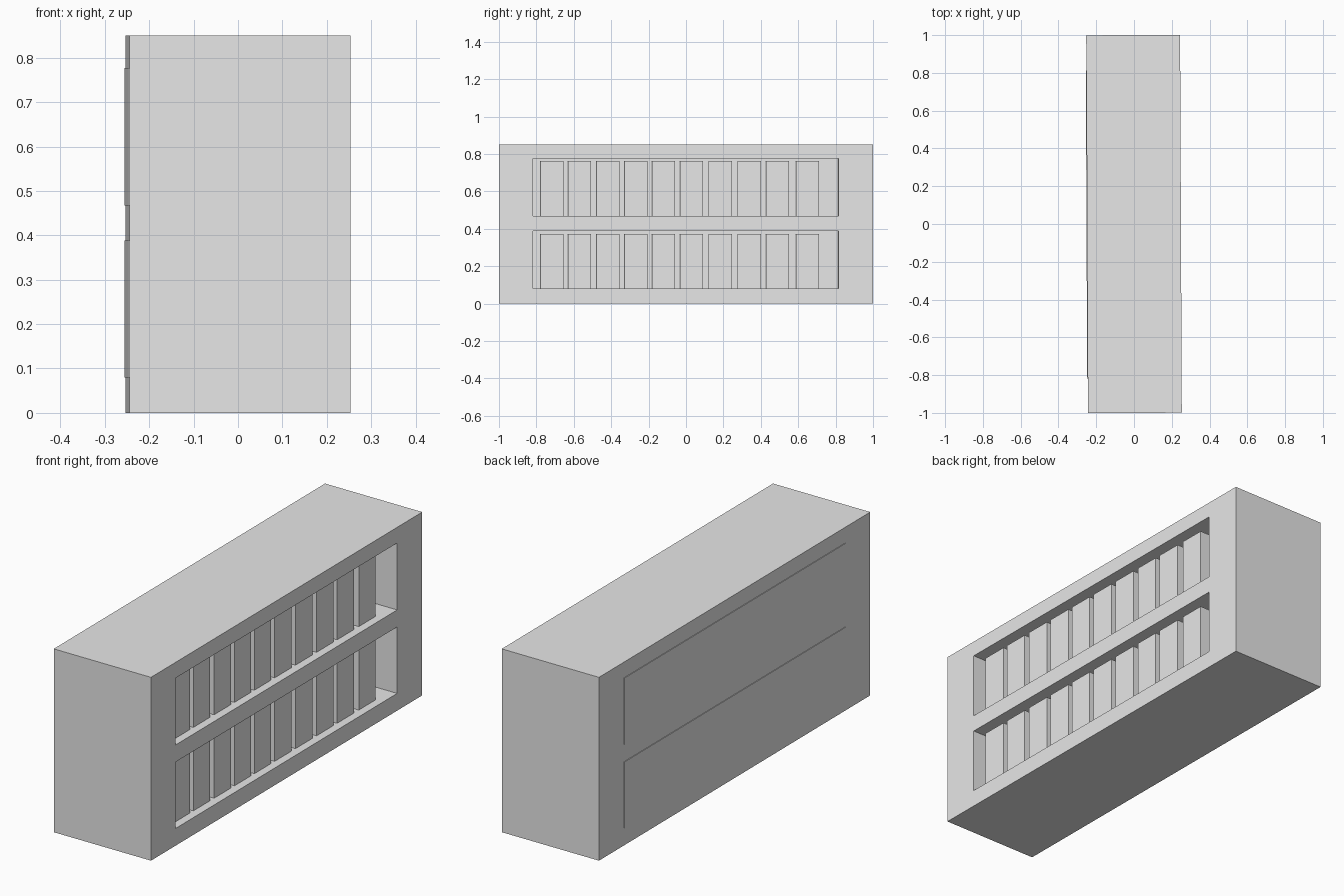
import bpy
import bmesh
from mathutils import Matrix, Vector

cube = bpy.data.objects.get("Cube")
if cube:
    bpy.data.objects.remove(cube, do_unlink=True)

# One plain grey for every part
grey = bpy.data.materials.new("plain_grey")
grey.use_nodes = True
grey.diffuse_color = (0.8, 0.8, 0.8, 1)
grey.node_tree.nodes["Principled BSDF"].inputs["Base Color"].default_value = (0.8, 0.8, 0.8, 1)

TURN = 0.0045            # the whole cabinet stands very slightly turned
HALF_X, HEIGHT = 0.2485, 0.85
SHELVES = {"lower": (0.08, 0.388), "upper": (0.467, 0.777)}
OPEN_Y = (-0.818, 0.815)
BOOK_STARTS = (-0.78, -0.633, -0.48, -0.33, -0.183, -0.033, 0.12, 0.275, 0.427, 0.587)
BOOK_WIDTH = 0.124


def block(name, xs, ys, zs):
    """Axis-aligned box between the given limits, turned with the cabinet."""
    lo, hi = (Vector(c) for c in zip(xs, ys, zs))
    bm = bmesh.new()
    bmesh.ops.create_cube(bm, size=1, matrix=Matrix.Translation((lo + hi) / 2)
                          @ Matrix.Diagonal((*(hi - lo), 1)))
    mesh = bpy.data.meshes.new(name)
    bm.to_mesh(mesh)
    bm.free()
    mesh.materials.append(grey)
    obj = bpy.data.objects.new(name, mesh)
    obj.rotation_euler.z = TURN
    bpy.context.collection.objects.link(obj)
    return obj


# Cabinet body
body = block("cabinet_body", (-HALF_X, HALF_X), (-1, 1), (0, HEIGHT))

for row, (bottom, top) in SHELVES.items():
    # Shelf opening cut into the body
    cutter = block(row + "_opening_cutter", (-HALF_X + 0.02, HALF_X + 0.1), OPEN_Y, (bottom, top))
    cutter.hide_render = True
    bpy.context.view_layer.objects.active = body
    cut = body.modifiers.new(row + "_opening", 'BOOLEAN')
    cut.operation = 'DIFFERENCE'
    cut.solver = 'EXACT'
    cut.object = cutter
    bpy.ops.object.modifier_apply(modifier=cut.name)
    bpy.data.objects.remove(cutter, do_unlink=True)

    # Thin panel closing the shelf on the rear side
    block(row + "_back_panel", (-HALF_X - 0.003, -HALF_X + 0.005), OPEN_Y, (bottom, top))

    # Row of books standing on the shelf
    for i, y in enumerate(BOOK_STARTS):
        block(f"{row}_book_{i + 1}", (-HALF_X + 0.1, HALF_X - 0.038),
              (y, y + BOOK_WIDTH), (bottom, top - 0.015))
